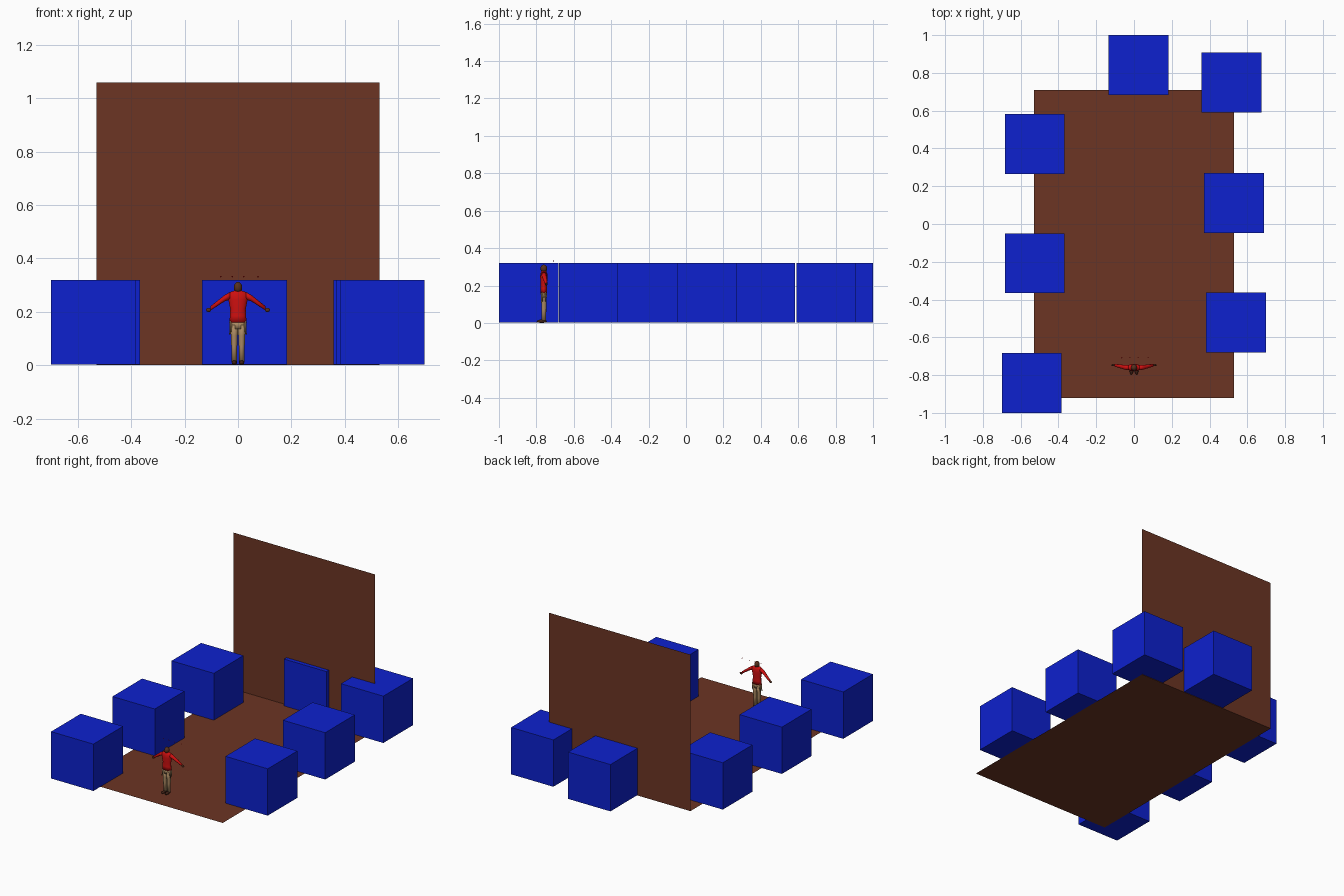
import bpy, bmesh, math
from mathutils import Vector

if "Cube" in bpy.data.objects:
    bpy.data.objects.remove(bpy.data.objects["Cube"])


def material(name, rgb):
    m = bpy.data.materials.new(name)
    m.diffuse_color = (*rgb, 1)
    m.use_nodes = True
    m.node_tree.nodes["Principled BSDF"].inputs["Base Color"].default_value = m.diffuse_color
    return m


BLUE = material("blue", (0.004, 0.015, 0.62))
BROWN = material("brown", (0.15, 0.035, 0.017))
RED = material("red", (0.62, 0.005, 0.005))
TAN = material("tan", (0.40, 0.25, 0.12))
SKIN = material("dark skin", (0.10, 0.03, 0.012))
SHOE = material("shoe brown", (0.05, 0.015, 0.008))


def finish(name, bm, mat, smooth=False):
    bmesh.ops.recalc_face_normals(bm, faces=bm.faces)
    me = bpy.data.meshes.new(name)
    bm.to_mesh(me)
    bm.free()
    me.materials.append(mat)
    if smooth:
        me.shade_smooth()
    ob = bpy.data.objects.new(name, me)
    bpy.context.collection.objects.link(ob)
    return ob


def quad(name, pts, mat):
    bm = bmesh.new()
    bm.faces.new([bm.verts.new(p) for p in pts])
    return finish(name, bm, mat)


def box(name, lo, hi, mat):
    bm = bmesh.new()
    bmesh.ops.create_cube(bm, size=1)
    for v in bm.verts:
        v.co = [lo[i] + (v.co[i] + 0.5) * (hi[i] - lo[i]) for i in range(3)]
    return finish(name, bm, mat)


def ball(name, centre, radii, mat, seg=14):
    bm = bmesh.new()
    bmesh.ops.create_uvsphere(bm, u_segments=seg, v_segments=seg // 2 + 1, radius=1)
    for v in bm.verts:
        v.co = [centre[i] + v.co[i] * radii[i] for i in range(3)]
    return finish(name, bm, mat, True)


def loft(name, rings, mat, n=12, along_x=False):
    """Elliptical rings: (x, y, z, half width, half depth)."""
    bm = bmesh.new()
    loops = []
    for x, y, z, a, b in rings:
        loop = []
        for i in range(n):
            t = 2 * math.pi * i / n
            off = (0, b * math.cos(t), a * math.sin(t)) if along_x else (a * math.cos(t), b * math.sin(t), 0)
            loop.append(bm.verts.new(Vector((x, y, z)) + Vector(off)))
        loops.append(loop)
    for p, q in zip(loops, loops[1:]):
        for i in range(n):
            j = (i + 1) % n
            bm.faces.new((p[i], p[j], q[j], q[i]))
    bm.faces.new(loops[0])
    bm.faces.new(loops[-1])
    return finish(name, bm, mat, True)


# Stage: thin floor and back wall
W, Y0, Y1 = 0.53, -0.92, 0.71
quad("floor", [(-W, Y0, 0), (W, Y0, 0), (W, Y1, 0), (-W, Y1, 0)], BROWN)
quad("back_wall", [(-W, Y1, 0), (W, Y1, 0), (W, Y1, 1.06), (-W, Y1, 1.06)], BROWN)

# Blue crates around the stage (lower left corner of each)
S = 0.317
for i, (x, y) in enumerate([(-0.134, 0.683), (0.358, 0.591), (-0.684, 0.266), (0.370, -0.048),
                            (-0.684, -0.366), (0.382, -0.680), (-0.700, -1.0)]):
    box(f"crate_{i + 1}", (x, y, 0.003), (x + S, y + S, 0.003 + S), BLUE)

# Figure
FY = -0.76
loft("shirt", [(0, FY, 0.160, 0.033, 0.018), (0, FY, 0.185, 0.030, 0.017), (0, FY, 0.21, 0.029, 0.017),
               (0, FY, 0.245, 0.036, 0.020), (0, FY, 0.265, 0.040, 0.018), (0, FY, 0.274, 0.030, 0.014),
               (0, FY, 0.279, 0.014, 0.011)], RED, 16)
loft("neck", [(0, FY, 0.27, 0.009, 0.009), (0, FY, 0.29, 0.009, 0.009)], SKIN)
ball("head", (0, FY, 0.291), (0.016, 0.018, 0.021), SKIN)
loft("hips", [(0, FY, 0.135, 0.028, 0.016), (0, FY, 0.165, 0.030, 0.017)], TAN, 16)

for s, side in ((-1, "left"), (1, "right")):
    loft(f"{side}_leg", [(s * 0.014, FY, 0.012, 0.010, 0.012), (s * 0.014, FY, 0.07, 0.011, 0.013),
                         (s * 0.014, FY, 0.11, 0.013, 0.014), (s * 0.014, FY, 0.15, 0.014, 0.016)], TAN)
    ball(f"{side}_shoe", (s * 0.014, FY - 0.011, 0.009), (0.010, 0.027, 0.009), SHOE)
    loft(f"{side}_sleeve", [(s * 0.030, FY, 0.260, 0.014, 0.014), (s * 0.050, FY + 0.001, 0.251, 0.012, 0.012),
                            (s * 0.075, FY + 0.007, 0.233, 0.010, 0.010),
                            (s * 0.103, FY + 0.012, 0.213, 0.008, 0.007)], RED, 12, True)
    ball(f"{side}_hand", (s * 0.110, FY + 0.013, 0.207), (0.010, 0.006, 0.008), SKIN)
    # Ragged strips hanging from the waist
    for k, (x, z) in enumerate([(0.031, 0.115), (0.026, 0.125)]):
        for d in (-1, 1):
            loft(f"{side}_fringe_{k}_{d}", [(s * x, FY + d * 0.008, z, 0.002, 0.003),
                                            (s * (x - 0.003), FY + d * 0.008, 0.165, 0.003, 0.004)], TAN, 6)

# Small red beads floating above the figure
for i, x in enumerate((-0.065, -0.022, 0.022, 0.075)):
    ball(f"bead_{i + 1}", (x, -0.708, 0.332), (0.003, 0.003, 0.003), RED, 8)
